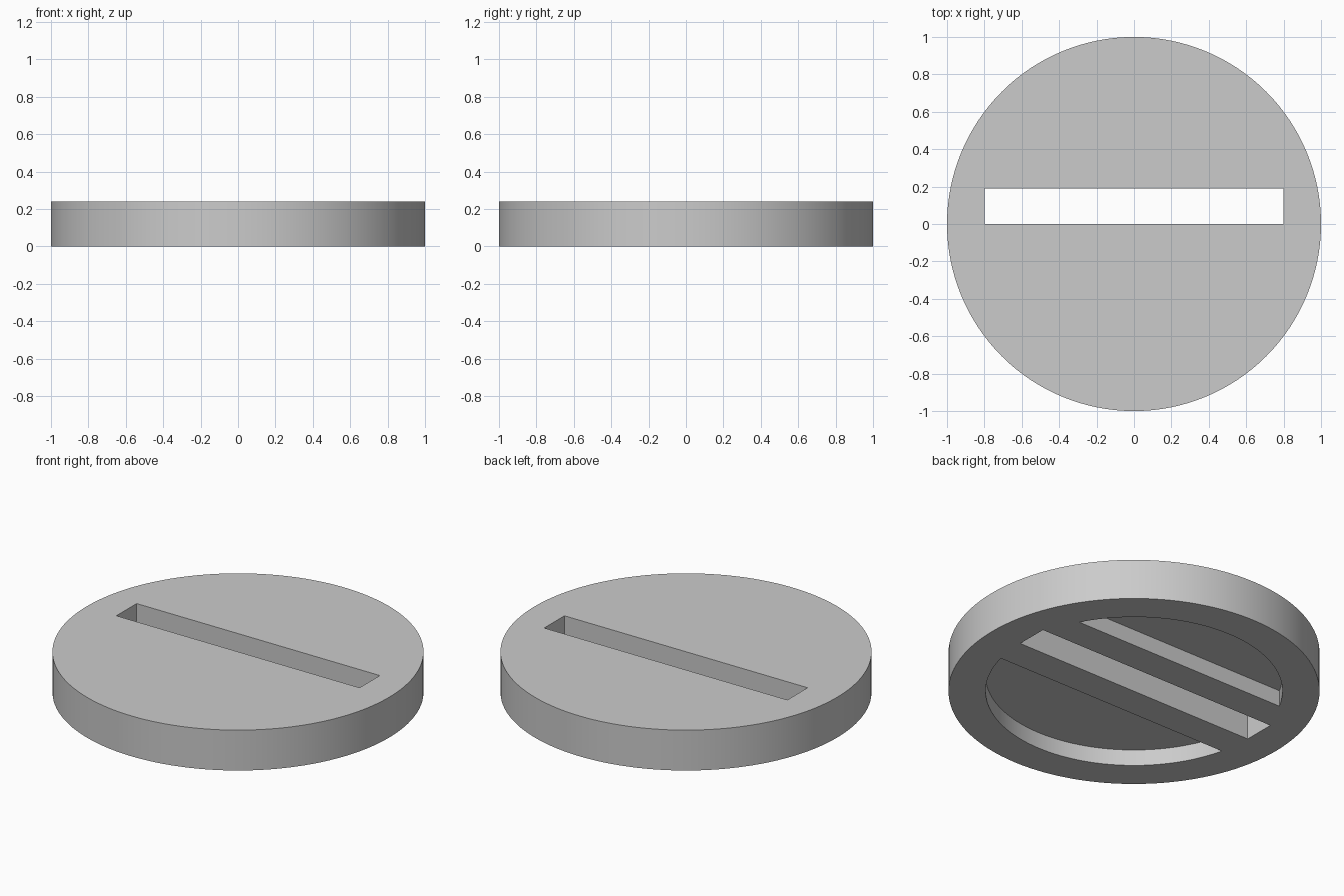
import bpy
import bmesh
from math import asin, cos, sin, pi, radians

HEIGHT, RADIUS = 0.24, 1.0
POCKET_RADIUS, POCKET_DEPTH = 0.8, 0.096
SLOT_WIDTH, SLOT_HALF = 0.19, 0.8

cube = bpy.data.objects.get("Cube")
if cube:
    bpy.data.objects.remove(cube, do_unlink=True)

grey = bpy.data.materials.new("plain_grey")
grey.use_nodes = True
colour = (0.6, 0.6, 0.6, 1)
grey.diffuse_color = colour
grey.node_tree.nodes["Principled BSDF"].inputs["Base Color"].default_value = colour


def prism(name, outline, z0, z1):
    """Extrude a counter-clockwise outline from z0 to z1."""
    bm = bmesh.new()
    face = bm.faces.new([bm.verts.new((x, y, z0)) for x, y in outline])
    top = bmesh.ops.extrude_face_region(bm, geom=[face])["geom"]
    verts = [v for v in top if isinstance(v, bmesh.types.BMVert)]
    bmesh.ops.translate(bm, verts=verts, vec=(0, 0, z1 - z0))
    bmesh.ops.recalc_face_normals(bm, faces=bm.faces)
    mesh = bpy.data.meshes.new(name)
    bm.to_mesh(mesh)
    bm.free()
    mesh.materials.append(grey)
    obj = bpy.data.objects.new(name, mesh)
    bpy.context.collection.objects.link(obj)
    return obj


def arc(radius, start, end, steps):
    angles = [start + (end - start) * i / steps for i in range(steps + 1)]
    return [(radius * cos(a), radius * sin(a)) for a in angles]


# Round disc
disc = prism("disc", arc(RADIUS, 0, 2 * pi, 128)[:-1], 0, HEIGHT)

# Underside pockets either side of the cross bar, and the through slot
back = asin(2 * SLOT_WIDTH / POCKET_RADIUS)
front = asin(SLOT_WIDTH / POCKET_RADIUS)
slot = [(-SLOT_HALF, 0), (SLOT_HALF, 0), (SLOT_HALF, SLOT_WIDTH), (-SLOT_HALF, SLOT_WIDTH)]
cutters = [
    prism("back_pocket_cutter", arc(POCKET_RADIUS, back, pi - back, 48), -0.1, POCKET_DEPTH),
    prism("front_pocket_cutter", arc(POCKET_RADIUS, pi + front, 2 * pi - front, 60), -0.1, POCKET_DEPTH),
    prism("slot_cutter", slot, -0.1, HEIGHT + 0.1),
]

bpy.ops.object.select_all(action="DESELECT")
disc.select_set(True)
bpy.context.view_layer.objects.active = disc
for cutter in cutters:
    cut = disc.modifiers.new(cutter.name, "BOOLEAN")
    cut.operation = "DIFFERENCE"
    cut.solver = "EXACT"
    cut.object = cutter
    bpy.ops.object.modifier_apply(modifier=cut.name)
    bpy.data.objects.remove(cutter, do_unlink=True)

bpy.ops.object.shade_smooth_by_angle(angle=radians(30))
